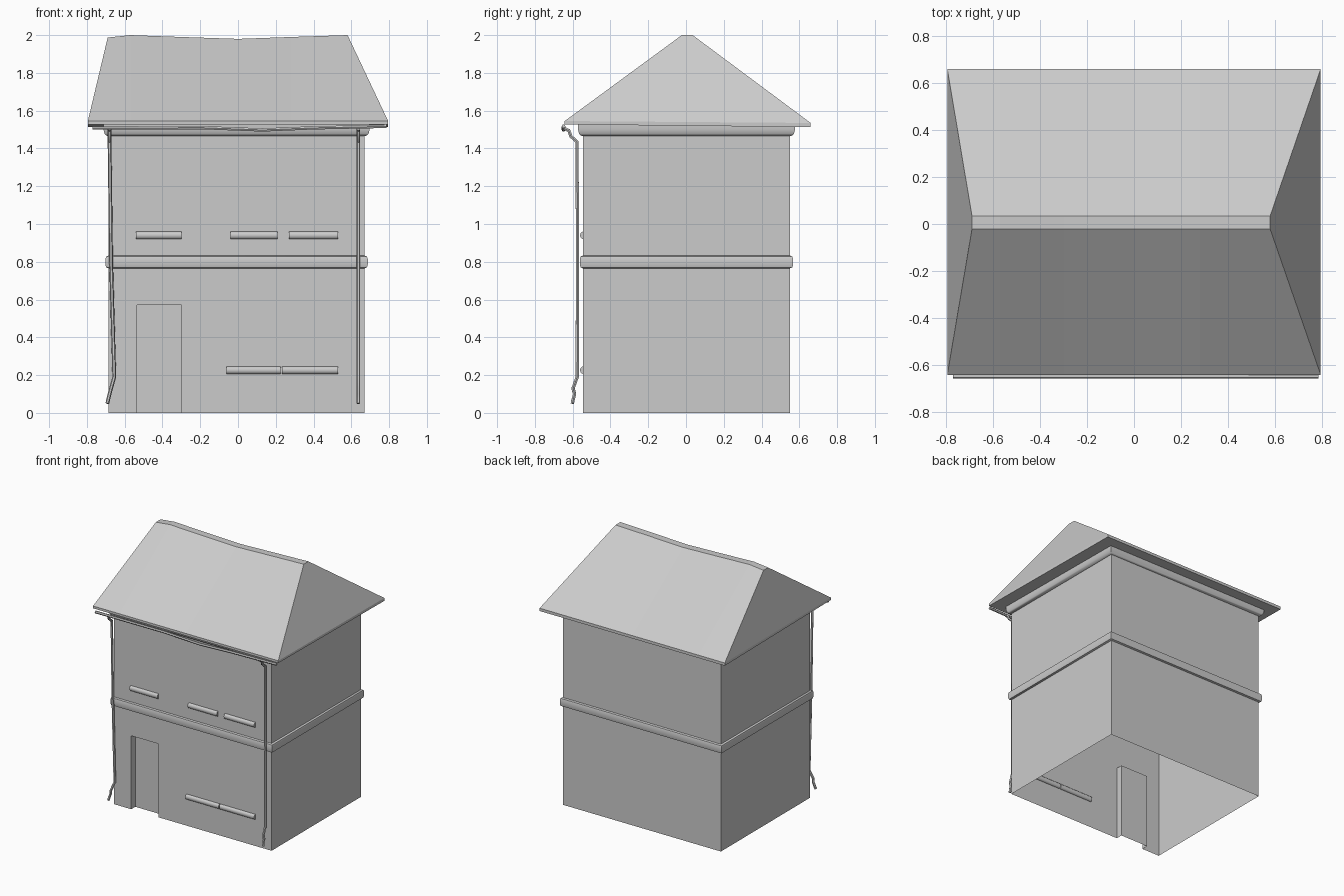
import bpy, bmesh
from math import radians, pi, cos, sin

cube = bpy.data.objects.get("Cube")
if cube:
    bpy.data.objects.remove(cube, do_unlink=True)

GREY = (0.6, 0.6, 0.6, 1)
plaster = bpy.data.materials.new("light grey")
plaster.use_nodes = True
plaster.diffuse_color = GREY
plaster.node_tree.nodes["Principled BSDF"].inputs["Base Color"].default_value = GREY

# Wall footprint
X0, X1, Y0, Y1, TOP = -0.685, 0.67, -0.545, 0.55, 1.53


def finish(obj, smooth=True):
    """Give the part its colour and smooth its shallow edges."""
    obj.data.materials.clear()
    obj.data.materials.append(plaster)
    if smooth:
        bpy.ops.object.select_all(action='DESELECT')
        obj.select_set(True)
        bpy.context.view_layer.objects.active = obj
        bpy.ops.object.shade_smooth_by_angle(angle=radians(40))
    return obj


def make(name, bm, smooth=True, recalc=True):
    if recalc:
        bmesh.ops.recalc_face_normals(bm, faces=bm.faces)
    mesh = bpy.data.meshes.new(name)
    bm.to_mesh(mesh)
    bm.free()
    obj = bpy.data.objects.new(name, mesh)
    bpy.context.collection.objects.link(obj)
    return finish(obj, smooth)


def loft(bm, rings, closed_rings=False, closed_path=False):
    """Join matching rings of points with quads."""
    vs = [[bm.verts.new(p) for p in r] for r in rings]
    n, m = len(vs), len(vs[0])
    for i in range(n if closed_path else n - 1):
        a, b = vs[i], vs[(i + 1) % n]
        for j in range(m if closed_rings else m - 1):
            k = (j + 1) % m
            bm.faces.new((a[j], a[k], b[k], b[j]))
    return vs


# Walls: open underneath, with a shallow doorway recess in the front
def build_walls():
    bm = bmesh.new()

    def face(*pts):
        bm.faces.new([bm.verts.new(p) for p in pts])

    dl, dr, dh, back = -0.535, -0.3, 0.57, Y0 + 0.05
    outline = [(X0, 0), (dl, 0), (dl, dh), (dr, dh), (dr, 0),
               (X1, 0), (X1, TOP), (X0, TOP)]
    face(*[(x, Y0, z) for x, z in outline])
    face((X1, Y0, 0), (X1, Y1, 0), (X1, Y1, TOP), (X1, Y0, TOP))
    face((X1, Y1, 0), (X0, Y1, 0), (X0, Y1, TOP), (X1, Y1, TOP))
    face((X0, Y1, 0), (X0, Y0, 0), (X0, Y0, TOP), (X0, Y1, TOP))
    # Door panel and reveals
    face((dl, back, 0), (dr, back, 0), (dr, back, dh), (dl, back, dh))
    face((dl, Y0, 0), (dl, back, 0), (dl, back, dh), (dl, Y0, dh))
    face((dr, back, 0), (dr, Y0, 0), (dr, Y0, dh), (dr, back, dh))
    face((dl, Y0, dh), (dl, back, dh), (dr, back, dh), (dr, Y0, dh))
    bmesh.ops.remove_doubles(bm, verts=bm.verts, dist=0.0001)
    make("walls", bm, smooth=False, recalc=False)


# Mouldings: a profile of (outward offset, height) mitred around the walls
def moulding(name, profile):
    bm = bmesh.new()
    corners = [(X0, Y0, -1, -1), (X1, Y0, 1, -1), (X1, Y1, 1, 1), (X0, Y1, -1, 1)]
    loft(bm, [[(x + sx * o, y + sy * o, z) for o, z in profile]
              for x, y, sx, sy in corners], closed_path=True)
    make(name, bm)


# Roof: hipped ends, a thin eave edge and a sagging flat ridge
def build_roof():
    bm = bmesh.new()
    ridge = [(-0.69, 1.987), (-0.57, 2.0), (-0.3, 1.99), (0, 1.98),
             (0.28, 1.99), (0.58, 2.0)]
    rings = []
    for i, (x, z) in enumerate(ridge):
        ex = -0.795 if i == 0 else 0.795 if i == len(ridge) - 1 else x
        rings.append([(ex, -0.642, 1.527), (ex, -0.642, 1.545), (x, -0.022, z),
                      (x, 0.035, z), (ex, 0.66, 1.535), (ex, 0.66, 1.513)])
    vs = loft(bm, rings, closed_rings=True)
    for r in (vs[0], vs[-1]):
        bm.faces.new((r[0], r[1], r[4], r[5]))
        bm.faces.new((r[1], r[2], r[3], r[4]))
    make("roof", bm, smooth=False)


# Window sills: half-round bars set into the front wall
def sill(name, xa, xb, z):
    bm = bmesh.new()
    arc = [(0.016 * cos(a), 0.02 * sin(a))
           for a in [2 * pi * i / 12 for i in range(12)]]
    vs = loft(bm, [[(x, Y0 + dy, z + dz) for dy, dz in arc] for x in (xa, xb)],
              closed_rings=True)
    for ring in vs:
        bm.faces.new(ring)
    make(name, bm)


# Pipes: round tubes along a path
def pipe(name, path, radius):
    curve = bpy.data.curves.new(name, 'CURVE')
    curve.dimensions = '3D'
    curve.bevel_depth = radius
    curve.bevel_resolution = 1
    curve.use_fill_caps = True
    spline = curve.splines.new('POLY')
    spline.points.add(len(path) - 1)
    for pt, co in zip(spline.points, path):
        pt.co = (*co, 1)
    obj = bpy.data.objects.new(name, curve)
    bpy.context.collection.objects.link(obj)
    bpy.ops.object.select_all(action='DESELECT')
    obj.select_set(True)
    bpy.context.view_layer.objects.active = obj
    bpy.ops.object.convert(target='MESH')
    finish(bpy.context.view_layer.objects.active)


build_walls()
build_roof()
moulding("string_course", [(0, 0.765), (0.013, 0.77), (0.017, 0.785),
                           (0.017, 0.815), (0.013, 0.828), (0, 0.833)])
moulding("cornice", [(0, 1.465), (0.012, 1.468), (0.021, 1.478),
                     (0.027, 1.5), (0.027, 1.526), (0, 1.526)])

for i, (xa, xb) in enumerate([(-0.54, -0.3), (-0.04, 0.21), (0.27, 0.53)]):
    sill(f"upper_sill_{i + 1}", xa, xb, 0.94)
for i, (xa, xb) in enumerate([(-0.06, 0.225), (0.232, 0.53)]):
    sill(f"lower_sill_{i + 1}", xa, xb, 0.226)

# Gutter under the front eave, with a slight sag
pipe("gutter", [(-0.77, -0.648, 1.508), (-0.19, -0.648, 1.51), (0.13, -0.648, 1.498),
                (0.4, -0.648, 1.509), (0.785, -0.648, 1.517)], 0.01)

# Downpipes: bent at the top, kicked outwards at the foot
drop = [(-0.645, 1.505), (-0.62, 1.495), (-0.61, 1.465), (-0.577, 1.435),
        (-0.574, 0.8), (-0.576, 0.19), (-0.598, 0.13), (-0.59, 0.1), (-0.602, 0.05)]
left_x = [-0.68, -0.68, -0.68, -0.68, -0.672, -0.655, -0.672, -0.68, -0.692]
pipe("right_downpipe", [(x, y, z) for x, (y, z) in zip(left_x, drop)], 0.01)
pipe("left_downpipe", [(0.637, y, z) for y, z in drop], 0.01)
